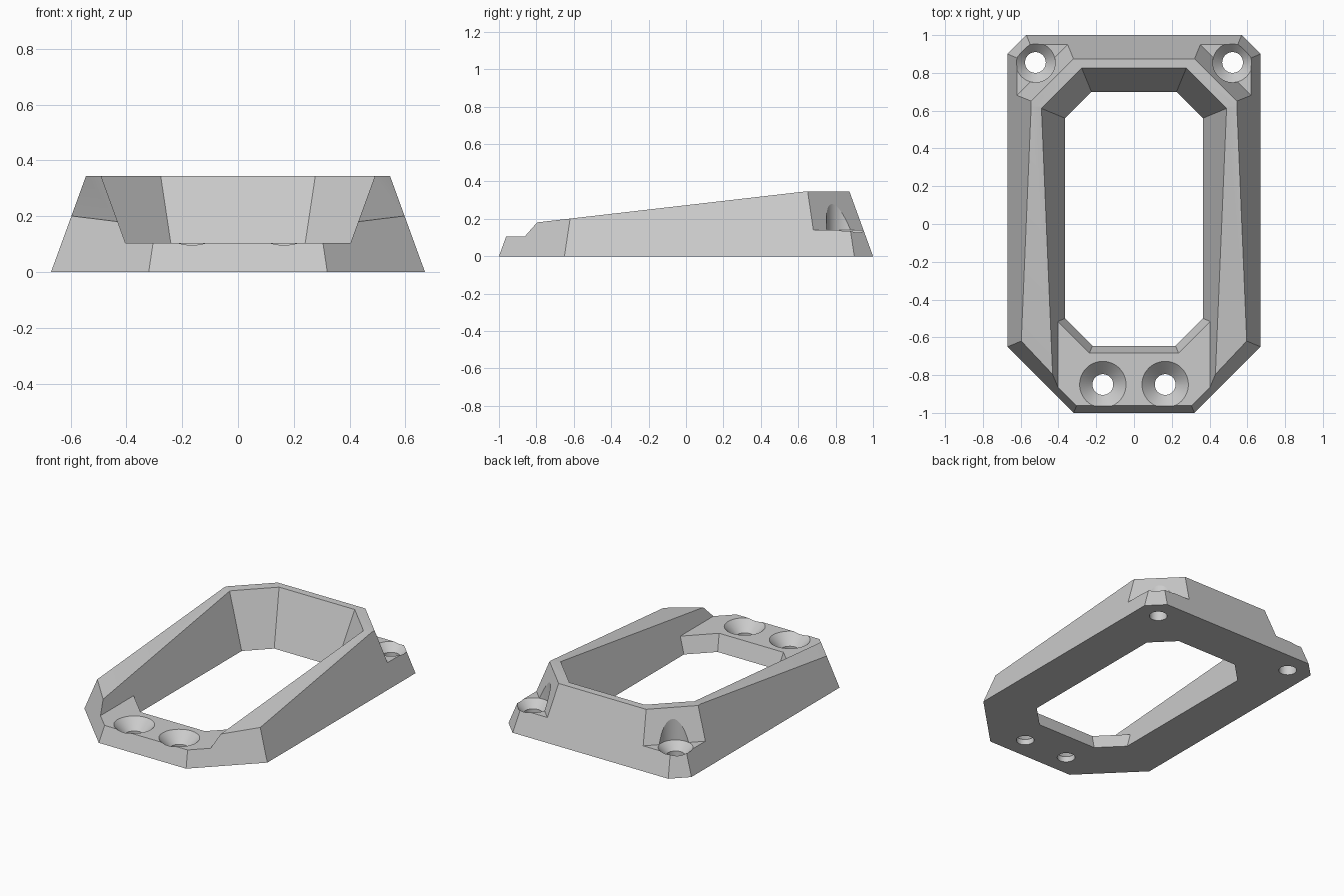
import bpy, bmesh, math

if "Cube" in bpy.data.objects:
    bpy.data.objects.remove(bpy.data.objects["Cube"])

DRAFT = math.tan(math.radians(20))   # all walls lean by 20 degrees
T = math.tan(math.radians(22.5))
TOP = 0.345
LEDGE = 0.105                        # front ledge height
POCKET = 0.14                        # rear corner seat height

grey = bpy.data.materials.new("light_grey")
grey.diffuse_color = (0.60, 0.60, 0.60, 1)
grey.use_nodes = True
grey.node_tree.nodes["Principled BSDF"].inputs["Base Color"].default_value = grey.diffuse_color


def octagon(w, yf, yb, cf, cb, d, z):
    """Chamfered rectangle grown outward by d, counter-clockwise from front left."""
    fx, fy = w - cf + d * T, yf + cf - d * T
    bx, by = w - cb + d * T, yb - cb + d * T
    yf, yb, w = yf - d, yb + d, w + d
    return [(-fx, yf, z), (fx, yf, z), (w, fy, z), (w, by, z),
            (bx, yb, z), (-bx, yb, z), (-w, by, z), (-w, fy, z)]


def make(name, verts, faces):
    me = bpy.data.meshes.new(name)
    me.from_pydata(verts, [], faces)
    bm = bmesh.new()
    bm.from_mesh(me)
    bmesh.ops.recalc_face_normals(bm, faces=bm.faces)
    bm.to_mesh(me)
    bm.free()
    ob = bpy.data.objects.new(name, me)
    bpy.context.collection.objects.link(ob)
    me.materials.append(grey)
    return ob


def cut(body, cutter):
    cutter.hide_render = True
    m = body.modifiers.new(cutter.name, 'BOOLEAN')
    m.operation, m.solver, m.object = 'DIFFERENCE', 'EXACT', cutter
    bpy.context.view_layer.objects.active = body
    bpy.ops.object.modifier_apply(modifier=m.name)
    bpy.data.objects.remove(cutter)


def walls(a, b, n):
    return [(a + i, a + (i + 1) % n, b + (i + 1) % n, b + i) for i in range(n)]


# tapered outer body
outer = (0.67, -1.0, 1.0, 0.35, 0.10)
body = make("bezel_frame",
            octagon(*outer, 0, 0) + octagon(*outer, -DRAFT * TOP, TOP),
            [tuple(range(8)), tuple(range(8, 16))] + walls(0, 8, 8))

# top surface sloping down to the front
bm = bmesh.new()
bm.from_mesh(body.data)
res = bmesh.ops.bisect_plane(bm, geom=bm.verts[:] + bm.edges[:] + bm.faces[:],
                             plane_co=(0, 0.625, TOP), plane_no=(0, -0.165, 1.43),
                             clear_outer=True)
bmesh.ops.holes_fill(bm, edges=[e for e in bm.edges if e.is_boundary])
bmesh.ops.recalc_face_normals(bm, faces=bm.faces)
bm.to_mesh(body.data)
bm.free()

# flared opening: octagon below the ledge, open to the front above it
inner = (0.365, -0.645, 0.70, 0.145, 0.14)
lo, hi = -0.1, 0.5
wl, wh = inner[0] + DRAFT * LEDGE, inner[0] + DRAFT * hi
v = octagon(*inner, DRAFT * lo, lo) + octagon(*inner, DRAFT * LEDGE, LEDGE)
v += octagon(*inner, DRAFT * hi, hi)[3:7]                      # 16..19
v += [(wl, -1.3, LEDGE), (-wl, -1.3, LEDGE), (wh, -1.3, hi), (-wh, -1.3, hi)]
f = [tuple(range(8))] + walls(0, 8, 8)
f += [(20, 10, 9, 8, 15, 21),                                  # ledge
      (20, 10, 11, 16, 22), (21, 15, 14, 19, 23),              # side walls
      (11, 12, 17, 16), (12, 13, 18, 17), (13, 14, 19, 18),    # rear walls
      (20, 21, 23, 22), (16, 17, 18, 19, 23, 22)]
cut(body, make("opening_cutter", v, f))

# rear corner seats with a sloped diagonal wall
for s in (-1, 1):
    v = []
    for z in (POCKET, 0.45):
        k = 1.30 - (z - POCKET) * 0.105 / (TOP - POCKET)
        v += [(s * (k - 1.2), 1.2, z), (s * 1.2, k - 1.2, z), (s * 1.2, 1.2, z)]
    cut(body, make("seat_cutter", v, [(0, 1, 2), (3, 4, 5)] + walls(0, 3, 3)))


# countersunk screw holes with clearance above the head
def screw_hole(x, y, floor, head, shaft=0.055, n=48):
    prof = [(shaft, -0.1), (shaft, floor - (head - shaft)), (head, floor), (head, 0.5)]
    v = [(x + r * math.cos(2 * math.pi * i / n), y + r * math.sin(2 * math.pi * i / n), z)
         for r, z in prof for i in range(n)]
    f = [tuple(range(n)), tuple(range(3 * n, 4 * n))]
    for j in range(3):
        f += walls(j * n, (j + 1) * n, n)
    cut(body, make("screw_cutter", v, f))


for s in (-1, 1):
    screw_hole(s * 0.165, -0.85, LEDGE, 0.123)
    screw_hole(s * 0.522, 0.855, POCKET, 0.105)

# smooth only the round holes
bpy.ops.object.select_all(action='DESELECT')
body.select_set(True)
bpy.context.view_layer.objects.active = body
bpy.ops.object.shade_smooth_by_angle(angle=math.radians(15))
